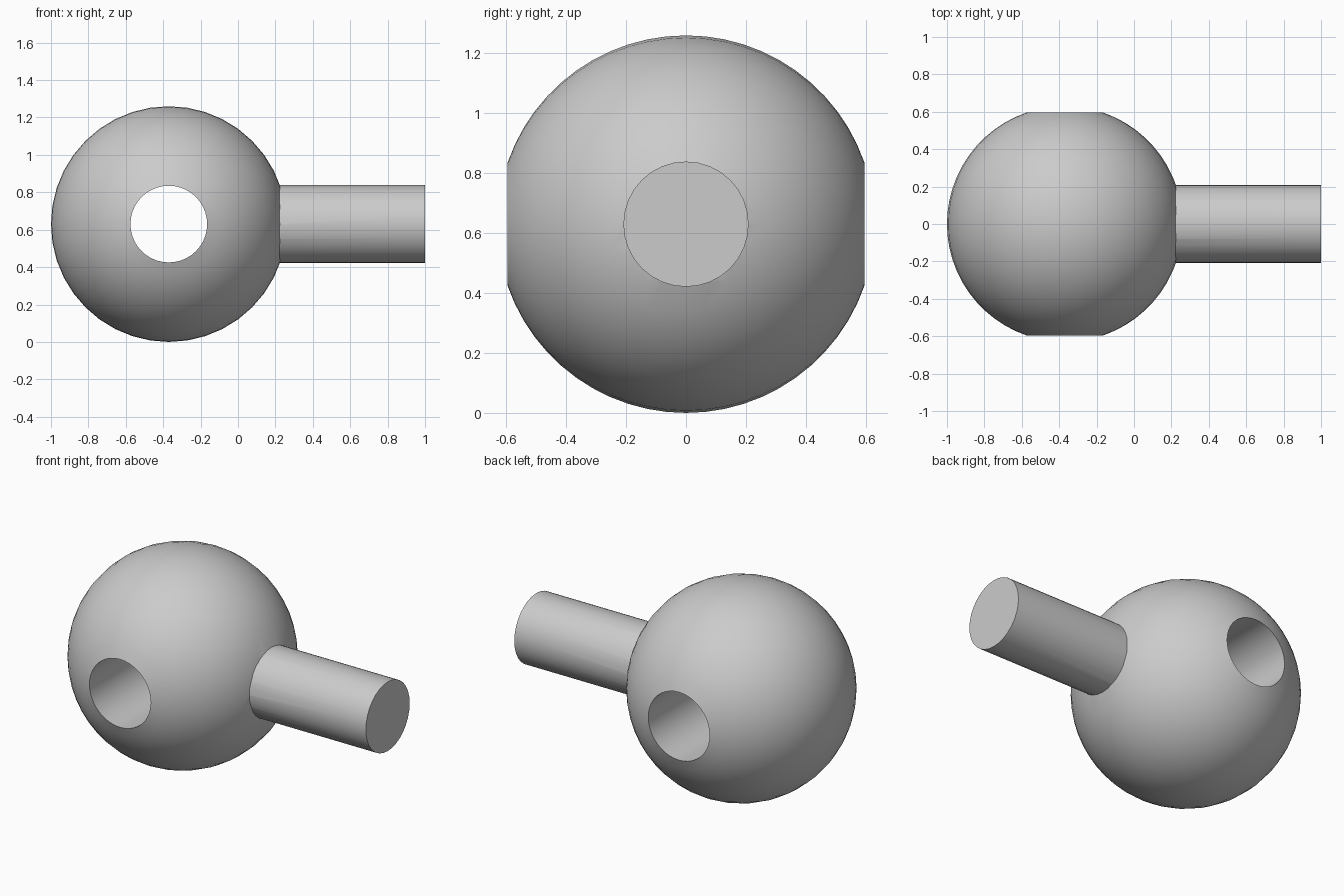
import bpy, bmesh, math
from mathutils import Vector, Matrix

cube = bpy.data.objects.get("Cube")
if cube:
    bpy.data.objects.remove(cube, do_unlink=True)

CENTRE = Vector((-0.37, 0, 0.63))
BALL_R, HOLE_R, PEG_R = 0.63, 0.205, 0.209

grey = bpy.data.materials.new("plain_grey")
grey.use_nodes = True
colour = (0.6, 0.6, 0.6, 1)
grey.diffuse_color = colour
grey.node_tree.nodes["Principled BSDF"].inputs["Base Color"].default_value = colour


def make_object(name, bm):
    bmesh.ops.recalc_face_normals(bm, faces=bm.faces)
    mesh = bpy.data.meshes.new(name)
    bm.to_mesh(mesh)
    bm.free()
    mesh.materials.append(grey)
    obj = bpy.data.objects.new(name, mesh)
    bpy.context.collection.objects.link(obj)
    return obj


# Ball with a through hole: an arc closed by the bore wall, revolved about y
bm = bmesh.new()
limit = math.acos(HOLE_R / BALL_R)
rings = 24
verts = []
for i in range(rings + 1):
    a = -limit + 2 * limit * i / rings
    verts.append(bm.verts.new(CENTRE + BALL_R * Vector((math.cos(a), math.sin(a), 0))))
edges = [bm.edges.new((verts[i], verts[i - 1])) for i in range(len(verts))]
bmesh.ops.spin(bm, geom=verts + edges, cent=CENTRE, axis=(0, 1, 0),
               angle=math.tau, steps=40, use_merge=True)
bmesh.ops.remove_doubles(bm, verts=bm.verts, dist=1e-4)
ball = make_object("ball_with_peg", bm)

# Peg along x, rooted inside the ball wall
start, end = 0.05, 1.0
bm = bmesh.new()
place = Matrix.Translation(((start + end) / 2, 0, CENTRE.z)) @ Matrix.Rotation(math.pi / 2, 4, "Y")
bmesh.ops.create_cone(bm, cap_ends=True, segments=32, radius1=PEG_R, radius2=PEG_R,
                      depth=end - start, matrix=place)
peg = make_object("peg", bm)

# Fuse the peg to the ball
union = ball.modifiers.new("join_peg", "BOOLEAN")
union.operation = "UNION"
union.solver = "EXACT"
union.object = peg
bpy.ops.object.select_all(action="DESELECT")
ball.select_set(True)
bpy.context.view_layer.objects.active = ball
bpy.ops.object.modifier_apply(modifier=union.name)
bpy.data.objects.remove(peg, do_unlink=True)
bpy.ops.object.shade_smooth_by_angle(angle=math.radians(30))
